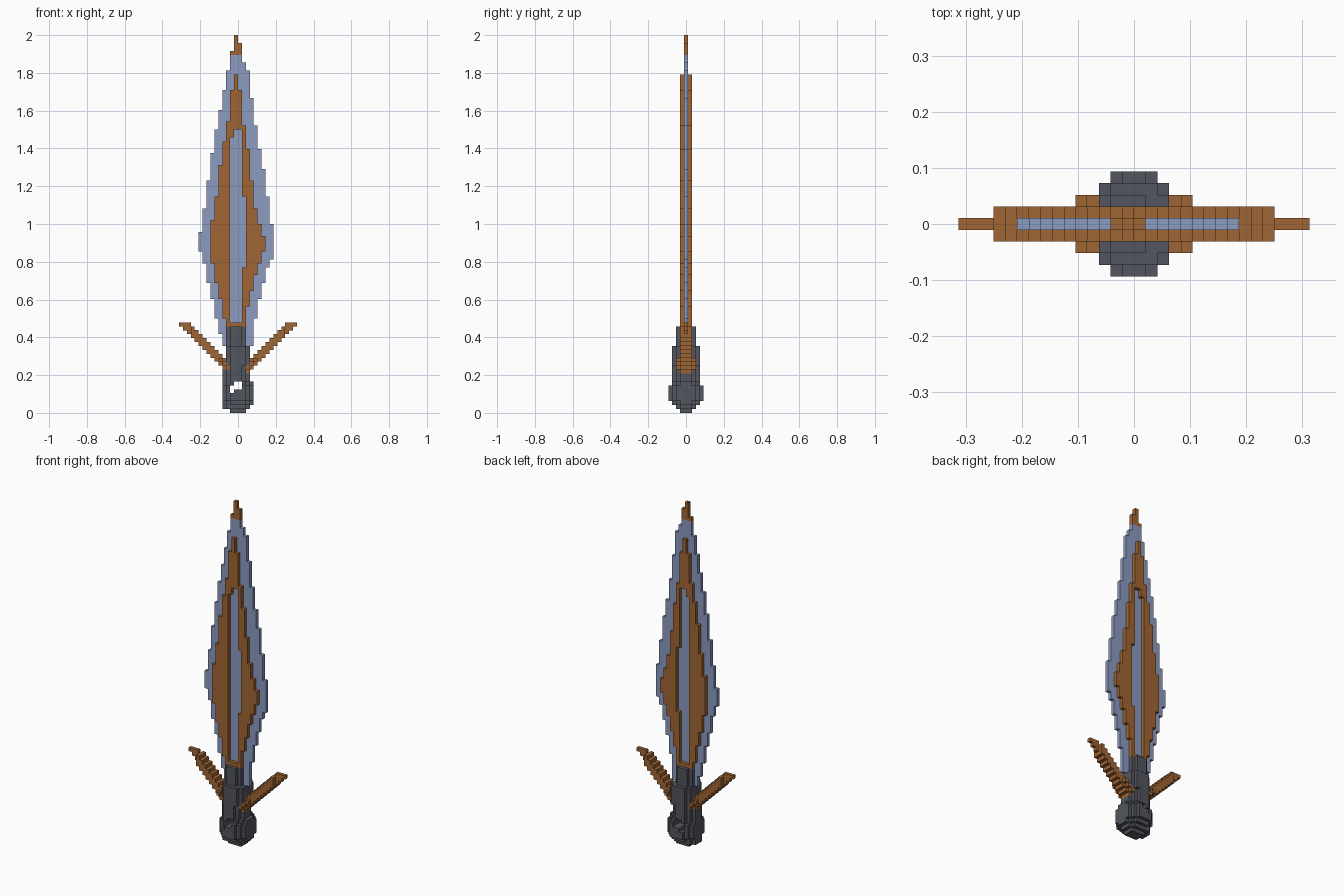
import bpy
import bmesh
from mathutils import Vector

V = 1 / 48  # edge of one cube cell
cube = bpy.data.objects.get("Cube")
if cube:
    bpy.data.objects.remove(cube, do_unlink=True)


def material(name, rgb):
    mat = bpy.data.materials.new(name)
    mat.use_nodes = True
    color = (*rgb, 1)
    mat.diffuse_color = color
    mat.node_tree.nodes["Principled BSDF"].inputs["Base Color"].default_value = color
    return mat


bronze = material("bronze", (0.35, 0.133, 0.034))
steel = material("pale_blue_steel", (0.258, 0.328, 0.527))
iron = material("dark_iron", (0.085, 0.092, 0.113))


def build(name, cells, mat):
    """Skin a set of cube cells: one square per exposed side, then merge flat areas."""
    bm = bmesh.new()
    for cell in cells:
        centre = Vector((cell[0] + 0.5, cell[1], cell[2] + 0.5))
        for axis in range(3):
            for sign in (-1, 1):
                near = list(cell)
                near[axis] += sign
                if tuple(near) in cells:
                    continue
                n, u, w = Vector(), Vector(), Vector()
                n[axis] = sign / 2
                u[(axis + 1) % 3] = 0.5
                w[(axis + 2) % 3] = sign / 2
                corners = (-u - w, u - w, u + w, w - u)
                bm.faces.new([bm.verts.new((centre + n + c) * V) for c in corners])
    bmesh.ops.remove_doubles(bm, verts=bm.verts, dist=V / 10)
    bmesh.ops.dissolve_limit(bm, angle_limit=0.01, verts=bm.verts, edges=bm.edges)
    mesh = bpy.data.meshes.new(name)
    bm.to_mesh(mesh)
    bm.free()
    mesh.materials.append(mat)
    obj = bpy.data.objects.new(name, mesh)
    bpy.context.collection.objects.link(obj)
    return obj


def stair(z, start, widths, rises):
    """Stepped edge: the width that applies at height z."""
    for width, rise in zip(widths, rises):
        start += rise
        if z < start:
            return width
    return 0


def outline(z0, z1, left, right, layers):
    return {(x, y, z) for z in range(z0, z1)
            for x in range(-stair(z, z0, *left), stair(z, z0, *right))
            for y in layers}


# Thin stepped blade
blade = outline(17, 91,
                ((4, 5, 6, 7, 8, 9, 10, 9, 8, 7, 6, 5, 4, 3, 2),
                 (3, 4, 5, 4, 5, 3, 5, 6, 7, 7, 6, 5, 5, 5, 4)),
                ((4, 5, 6, 7, 8, 9, 8, 7, 6, 5, 4, 3, 2, 1),
                 (7, 5, 4, 4, 2, 9, 7, 7, 5, 6, 7, 7, 2, 2)), [0])
build("blade", blade, steel)

# Blade tip
tip = {(x, 0, z) for z in range(91, 96) for x in range(-2, 1)
       if (x > -2 or z < 92) and (x < 0 or z < 94)}
build("blade_tip", tip, bronze)

# Raised ornament on both blade faces, open along the middle
ridge = outline(22, 86,
                ((3, 4, 5, 6, 7, 6, 5, 4, 3, 2, 1),
                 (2, 5, 4, 5, 11, 6, 8, 6, 5, 8, 4)),
                ((2, 3, 4, 5, 6, 7, 6, 5, 4, 3, 2, 1, 0),
                 (5, 4, 4, 3, 3, 4, 3, 4, 7, 8, 6, 9, 4)), (-1, 1))
groove = outline(23, 72, ((2, 1), (47, 2)), ((1, 2, 1), (14, 18, 17)), (-1, 1))
build("blade_ornament", ridge - groove, bronze)

# Guard wings, tapering outwards
for side, name in ((1, "left_guard_wing"), (-1, "right_guard_wing")):
    wing = set()
    for i in range(2, 15):
        for z in range(8 + i, min(11 + i, 23)):
            reach = 2 if i < 5 and z == 9 + i else 1 if i < 12 else 0
            for y in range(-reach, reach + 1):
                wing.add((i if side > 0 else -1 - i, y, z))
    build(name, wing, bronze)

# Handle with rounded pommel: rise, half width, half depth, centre
handle = set()
z = 0
for rise, a, b, c in ((1, 2, 1.5, 0), (1, 3.5, 2.5, -0.5), (1, 4, 3.5, 0),
                      (4, 4, 4.5, 0), (1, 4, 3.5, 0), (4, 3.5, 3.5, -0.5),
                      (5, 3, 3.5, 0), (5, 2.5, 2.5, -0.5)):
    for level in range(z, z + rise):
        handle |= {(x, y, level) for x in range(-5, 5) for y in range(-5, 6)
                   if ((x + 0.5 - c) / a) ** 2 + (y / b) ** 2 <= 1.05}
    z += rise
# Small opening through the pommel
hole = {(x, y, h) for y in range(-5, 6)
        for x, h in ((-2, 5), (-2, 6), (-1, 6), (-1, 7), (0, 6), (0, 7))}
build("handle", handle - hole, iron)
